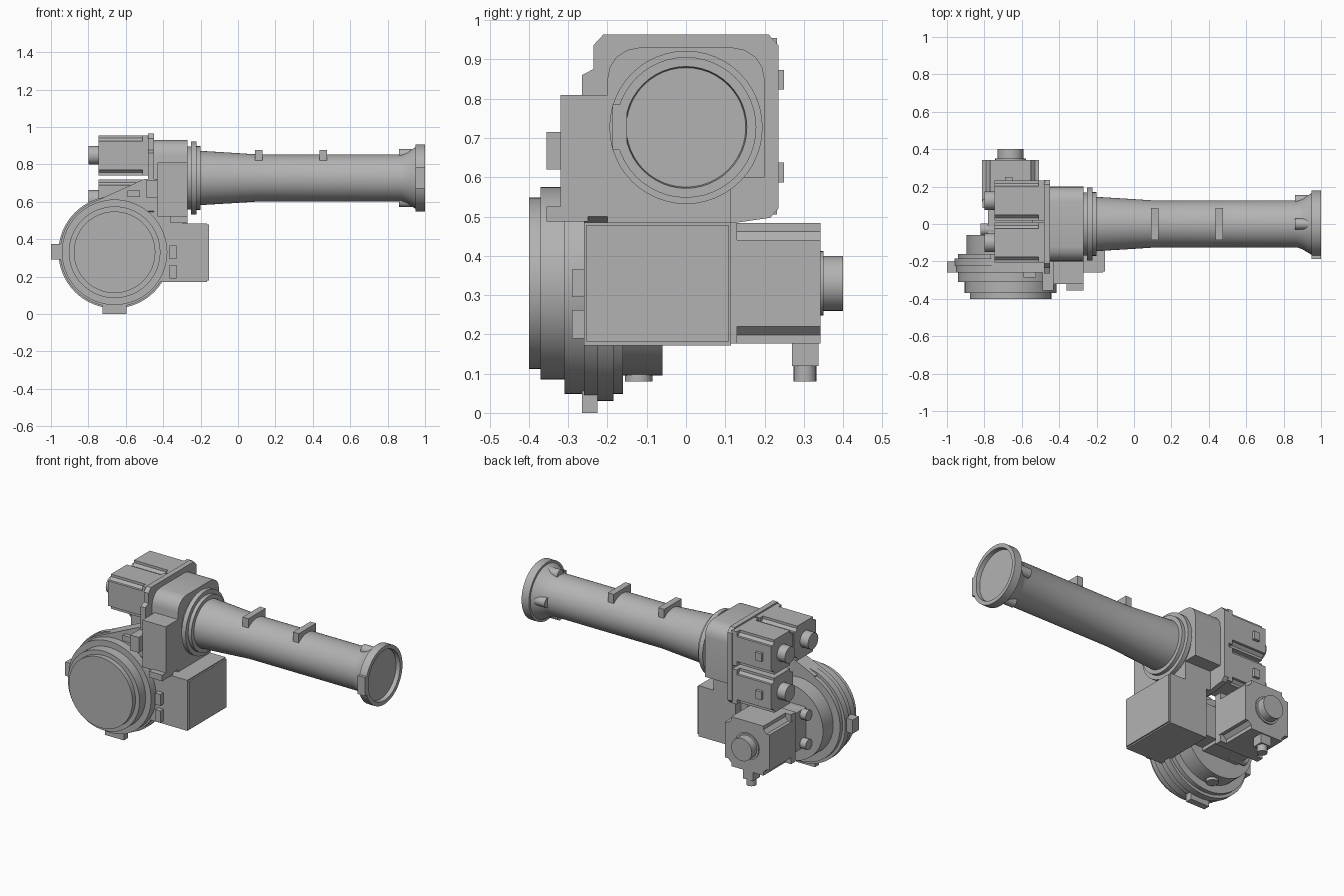
import bpy, bmesh, math
from mathutils import Vector

if "Cube" in bpy.data.objects:
    bpy.data.objects.remove(bpy.data.objects["Cube"], do_unlink=True)

grey = bpy.data.materials.new("plain_grey")
grey.use_nodes = True
colour = (0.45, 0.45, 0.45, 1)
grey.diffuse_color = colour
grey.node_tree.nodes["Principled BSDF"].inputs["Base Color"].default_value = colour
parts = []


def place(axis, u, v, w):
    """Put a 2D point (u, v) at distance w along an axis."""
    return Vector({"x": (w, u, v), "y": (u, w, v), "z": (u, v, w)}[axis])


def finish(name, bm):
    bmesh.ops.recalc_face_normals(bm, faces=bm.faces)
    mesh = bpy.data.meshes.new(name)
    bm.to_mesh(mesh)
    bm.free()
    mesh.materials.append(grey)
    obj = bpy.data.objects.new(name, mesh)
    bpy.context.collection.objects.link(obj)
    parts.append(obj)
    return obj


def prism(name, axis, points, start, end):
    bm = bmesh.new()
    face = bm.faces.new([bm.verts.new(place(axis, u, v, start)) for u, v in points])
    grown = bmesh.ops.extrude_face_region(bm, geom=[face], use_keep_orig=True)["geom"]
    shift = place(axis, 0, 0, end - start)
    bmesh.ops.translate(bm, vec=shift, verts=[g for g in grown if isinstance(g, bmesh.types.BMVert)])
    return finish(name, bm)


def box(name, x, y, z):
    return prism(name, "z", [(x[0], y[0]), (x[1], y[0]), (x[1], y[1]), (x[0], y[1])], *z)


def lathe(name, axis, centre, profile, sides=48):
    """Turn a profile of (position, radius) pairs about an axis."""
    bm = bmesh.new()
    rings = []
    for w, r in profile:
        angles = [2 * math.pi * i / sides for i in range(sides)]
        rings.append([bm.verts.new(place(axis, centre[0] + r * math.cos(a),
                                         centre[1] + r * math.sin(a), w)) for a in angles])
    for a, b in zip(rings, rings[1:]):
        for i in range(sides):
            j = (i + 1) % sides
            bm.faces.new((a[i], a[j], b[j], b[i]))
    bm.faces.new(rings[0])
    bm.faces.new(rings[-1])
    return finish(name, bm)


def rod(name, axis, centre, r, start, end, sides=32):
    return lathe(name, axis, centre, [(start, r), (end, r)], sides)


def notched_square(centre, s):
    """Motor section: a square with stepped corners."""
    corner = [(s, .72 * s), (.86 * s, .72 * s), (.72 * s, .86 * s), (.72 * s, s)]
    points = []
    for quarter in range(4):
        points += [(centre[0] + u, centre[1] + v) for u, v in corner]
        corner = [(-v, u) for u, v in corner]
    return points


# Long tube with flared collar at the end
tube = (0, .727)
lathe("long_tube", "x", tube, [(-.28, .168), (-.25, .168), (-.25, .195), (-.222, .195),
      (-.222, .17), (-.2, .17), (-.2, .145), (-.05, .136), (.12, .125), (.87, .125),
      (.9, .135), (.95, .165), (.95, .179), (1, .179), (1, .155), (.975, .152)])
box("collar_flat", (.95, 1), (-.187, -.15), (.67, .785))
for x in (.09, .435):
    box("sight_bracket", (x, x + .04), (-.085, .085), (.82, .877))
for name, c in (("top", (0, .852)), ("bottom", (0, .602)), ("back", (.125, .727))):
    rod(name + "_collar_lug", "x", c, .03, .86, .95, 20)

# Gear head behind the tube
head = [(-.2, .6), (.2, .6)]
for sign, turn in ((1, 0), (-1, 90)):
    for step in range(5):
        a = math.radians(turn + 22.5 * step)
        head.append((sign * .12 + .08 * math.cos(a), .85 + .08 * math.sin(a)))
prism("gear_head", "x", head, -.45, -.27)
box("head_lower_body", (-.45, -.27), (-.2, .115), (.48, .61))
prism("head_front_block", "x", [(-.32, .52), (-.19, .52), (-.19, .81), (-.32, .81)], -.43, -.27)
box("front_block_foot", (-.36, -.27), (-.355, -.25), (.487, .525))
box("front_block_latch", (-.49, -.43), (-.355, -.25), (.62, .715))
prism("mount_plate", "x", [(-.21, .964), (.21, .964), (.235, .937), (.235, .52), (.215, .497),
      (.12, .483), (-.2, .483), (-.265, .55), (-.265, .86), (-.235, .876), (-.235, .937)], -.48, -.448)

# Three small motors on the plate
for name, c in (("upper_back", (.125, .848)), ("upper_front", (-.1, .848)), ("lower_back", (.125, .612))):
    prism(name + "_motor", "x", notched_square(c, .107), -.745, -.5)
    box(name + "_motor_flange", (-.51, -.475), (c[0] - .107, c[0] + .107), (c[1] - .107, c[1] + .107))
    rod(name + "_motor_cap", "x", c, .05, -.8, -.74, 24)
    if c[0] > 0:
        box(name + "_plug", (-.69, -.65), (.22, .25), (c[1] - .025, c[1] + .025))

# Stepped drum, arm and drum tabs
drum = (-.66, .33)
lathe("round_drum", "y", drum, [(-.4, .218), (-.37, .218), (-.37, .245), (-.31, .245),
      (-.31, .282), (-.26, .282), (-.26, .292), (-.225, .292), (-.225, .3), (-.185, .3),
      (-.185, .282), (-.16, .282), (-.16, .235), (-.06, .235)], 64)
prism("drum_arm", "y", [(-.66, .33), (-.36, .45), (-.27, .5), (-.27, .722), (-.5, .722), (-.77, .6)],
      -.26, -.16)
box("bottom_tab", (-.725, -.595), (-.265, -.225), (0, .06))
box("left_side_tab", (-1, -.93), (-.26, -.2), (.29, .375))
box("arm_tab", (-.59, -.525), (-.285, -.25), (.625, .66))
rod("drum_underside_stud", "z", (-.66, -.12), .035, .08, .12, 20)
for z in (.42, .24):
    rod("drum_back_stud", "x", (-.03, z), .032, -.82, -.7, 20)

# Control box
box("control_box", (-.42, -.165), (-.26, .115), (.172, .485))
box("control_box_cover", (-.17, -.156), (-.253, .108), (.18, .478))
for low, high in ((.295, .365), (.19, .262)):
    box("box_clip", (-.365, -.328), (-.29, -.25), (low, high))

# Drive motor coaxial with the drum
box("drive_housing", (-.78, -.54), (-.08, .1), (.21, .45))
box("drive_bridge", (-.56, -.4), (-.08, .06), (.23, .43))
box("drive_flange", (-.81, -.51), (.085, .13), (.177, .483))
prism("drive_motor", "y", notched_square(drum, .153), .12, .343)
rod("drive_motor_ring", "y", drum, .082, .34, .35)
rod("drive_motor_cap", "y", drum, .07, .34, .4)
box("drive_plug", (-.695, -.625), (.27, .337), (.12, .2))
rod("drive_plug_tip", "z", (-.66, .303), .029, .08, .13, 20)

# Smooth the round faces, keep the edges sharp
bpy.ops.object.select_all(action="DESELECT")
for obj in parts:
    obj.select_set(True)
bpy.context.view_layer.objects.active = parts[0]
bpy.ops.object.shade_smooth_by_angle(angle=math.radians(30))
